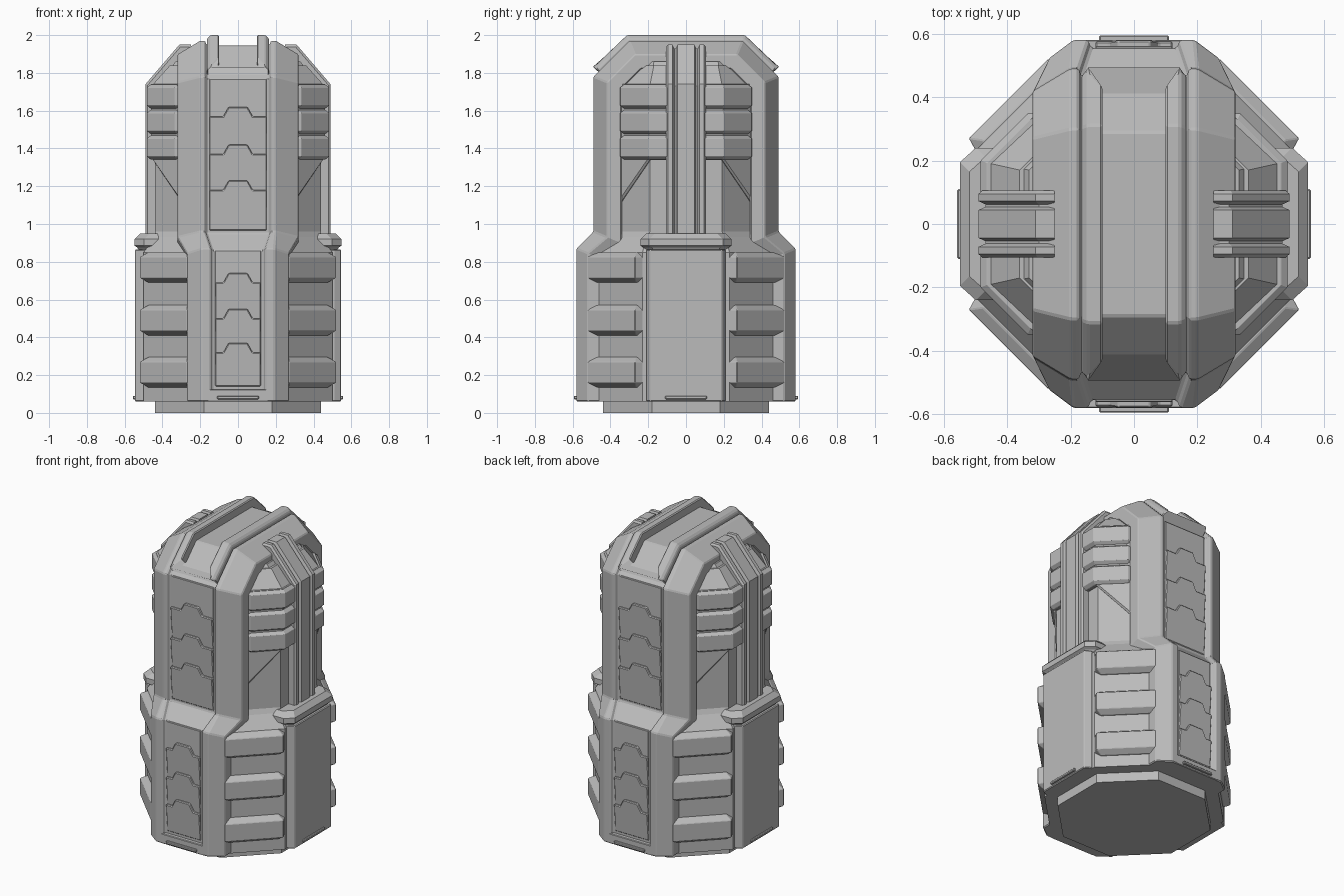
import bpy, bmesh
from mathutils import Vector

if "Cube" in bpy.data.objects:
    bpy.data.objects.remove(bpy.data.objects["Cube"])

grey = bpy.data.materials.new("plain grey")
grey.use_nodes = True
colour = (0.5, 0.5, 0.5, 1)
grey.diffuse_color = colour
grey.node_tree.nodes["Principled BSDF"].inputs["Base Color"].default_value = colour

ONE = [(1, 1)]
SIDES = [(1, 1), (-1, 1)]
ENDS = [(1, 1), (1, -1)]
CORNERS = [(1, 1), (-1, 1), (1, -1), (-1, -1)]

# How a sweep's (across, out, along) values become x, y, z
FRONT = lambda a, u, v: (a, u, v)
SIDE = lambda a, u, v: (u, a, v)
PLAN = lambda a, u, v: (u, v, a)


def loft(name, rings, copies=ONE, bevel=0.0):
    """Bridge equal rings of points, cap both ends and mirror the copies."""
    bm = bmesh.new()
    for sx, sy in copies:
        loops = [[bm.verts.new((x * sx, y * sy, z)) for x, y, z in r] for r in rings]
        n = len(loops[0])
        for a, b in zip(loops, loops[1:]):
            for i in range(n):
                j = (i + 1) % n
                bm.faces.new((a[i], a[j], b[j], b[i]))
        bm.faces.new(loops[0])
        bm.faces.new(loops[-1])
    bmesh.ops.recalc_face_normals(bm, faces=bm.faces)
    mesh = bpy.data.meshes.new(name)
    bm.to_mesh(mesh)
    bm.free()
    mesh.materials.append(grey)
    obj = bpy.data.objects.new(name, mesh)
    bpy.context.collection.objects.link(obj)
    if bevel:
        mod = obj.modifiers.new("edge bevel", "BEVEL")
        mod.width, mod.segments, mod.limit_method = bevel, 1, "ANGLE"
    return obj


def sweep_rings(path, sections, axes):
    """Carry (across, depth) sections along a path with mitred corners."""
    pts = [Vector(p) for p in path]
    dirs = [(b - a).normalized() for a, b in zip(pts, pts[1:])]
    normals = [Vector((d.y, -d.x)) for d in dirs]
    rings = []
    for i, p in enumerate(pts):
        before, after = normals[max(i - 1, 0)], normals[min(i, len(normals) - 1)]
        m = (before + after) / (1 + before.dot(after))
        rings.append([axes(a, *(p - m * d)) for a, d in sections[i]])
    return rings


def sweep(name, path, section, axes, copies=ONE, bevel=0.0):
    sections = section if isinstance(section[0], list) else [section] * len(path)
    return loft(name, sweep_rings(path, sections, axes), copies, bevel)


def symmetric(half):
    """Complete half a section by mirroring it across zero."""
    return half + [(-a, d) for a, d in reversed(half)]


def over_top(half):
    return half + [(-u, v) for u, v in reversed(half)]


def octagon(hx, hy, cut, z):
    """Octagon with diagonals on |x| + |y| = cut."""
    quarter = [(hx, cut - hx), (cut - hy, hy)]
    half = quarter + [(-x, y) for x, y in reversed(quarter)]
    return [(x, y, z) for x, y in half + [(-x, -y) for x, y in half]]


def box(name, x, y, z, copies=ONE, bevel=0.0):
    ring = lambda h: [(x[0], y[0], h), (x[1], y[0], h), (x[1], y[1], h), (x[0], y[1], h)]
    return loft(name, [ring(z[0]), ring(z[1])], copies, bevel)


# Foot and stepped octagonal core
loft("foot", [octagon(0.44, 0.44, 0.62, z) for z in (0, 0.1)])
loft("core", [octagon(0.5, 0.53, 0.73, 0.06), octagon(0.5, 0.53, 0.73, 0.85),
              octagon(0.44, 0.46, 0.65, 0.93), octagon(0.44, 0.41, 0.63, 0.96),
              octagon(0.44, 0.41, 0.63, 1.72), octagon(0.33, 0.3, 0.5, 1.86)])

# Broad band running up the front, over the top and down the back
band_path = over_top([(0.58, 0.06), (0.58, 0.87), (0.49, 0.96), (0.49, 1.78), (0.30, 1.97)])
low = symmetric([(0.27, 0.15), (0.27, 0.06), (0.19, 0), (0.145, 0), (0.135, 0.025)])
high = symmetric([(0.32, 0.15), (0.32, 0.072), (0.2, 0), (0.175, 0), (0.165, 0.025)])
sweep("band", band_path, [low, low] + [high] * 6 + [low, low], FRONT, bevel=0.006)

# Raised crown with an arched notch at each end
crown_path = over_top([(0.415, 1.861), (0.30, 1.97)])
crown_half = [(0.165, 0.05), (0.165, -0.01), (0.145, -0.03), (0.1, -0.03), (0.1, 0.05)]
crown = sweep_rings(crown_path, [symmetric(crown_half)] * 4, FRONT)
for ring, sign in ((crown[0], 1), (crown[-1], -1)):
    for i, (x, y, z) in enumerate(ring):
        if abs(x) > 0.12:
            ring[i] = (x, y + sign * 0.05, z - 0.05)
loft("crown", crown, bevel=0.006)


# Overlapping wedge scales with a stepped top edge
def scale(name, hw, bottom, top, y, thick):
    step = top - 0.05
    outline = [(-hw, bottom), (hw, bottom), (hw, step), (0.078, step),
               (0.05, top), (-0.05, top), (-0.078, step), (-hw, step)]
    grow = lambda z: 0.004 + thick * (z - bottom) / (top - bottom)
    loft(name, [[(x, y - 0.04, z) for x, z in outline],
                [(x, y + grow(z), z) for x, z in outline]], ENDS, 0.005)


for label, hw, y, stops in (("lower", 0.122, 0.555, (0.14, 0.37, 0.55, 0.74)),
                            ("upper", 0.152, 0.465, (0.965, 1.23, 1.42, 1.62))):
    for i, (a, b) in enumerate(zip(stops, stops[1:])):
        scale(f"{label}_scale_{i + 1}", hw, a - (0.06 if i else 0), b, y, 0.02)
box("lower_top_panel", (-0.122, 0.122), (0.5, 0.561), (0.68, 0.86), ENDS, 0.004)
box("upper_top_panel", (-0.152, 0.152), (0.42, 0.471), (1.56, 1.77), ENDS, 0.004)
box("front_sill", (-0.16, 0.16), (0.5, 0.58), (0.06, 0.125), ENDS, 0.004)
box("front_foot_plate", (-0.11, 0.11), (0.55, 0.594), (0.072, 0.09), ENDS, 0.004)

# Side pillars with stepped caps
pillar = [(0.38, -0.21), (0.51, -0.21), (0.545, -0.19),
          (0.545, 0.19), (0.51, 0.21), (0.38, 0.21)]
loft("side_pillar", [[(x, y, z) for x, y in pillar] for z in (0.06, 0.865)], SIDES, 0.005)


def cap_ring(inset, z):
    x, y = 0.548 - inset, 0.24 - inset
    return [(0.385, -y, z), (x - 0.05, -y, z), (x, -y + 0.045, z),
            (x, y - 0.045, z), (x - 0.05, y, z), (0.385, y, z)]


loft("pillar_cap", [cap_ring(0.03, 0.85), cap_ring(0.015, 0.875), cap_ring(0, 0.885),
                    cap_ring(0, 0.92), cap_ring(0.03, 0.95)], SIDES)
box("side_foot_plate", (0.5, 0.557), (-0.11, 0.11), (0.072, 0.09), SIDES, 0.004)

# Ridged spine climbing each side
spine = symmetric([(0.105, 0.12), (0.105, 0.012), (0.095, 0), (0.072, 0),
                   (0.062, 0.022), (0.054, 0.022), (0.044, 0)])
sweep("side_spine", [(0.49, 0.9), (0.49, 1.74), (0.31, 1.95), (0.25, 1.95)],
      spine, SIDE, SIDES)

# Shoulder armour with an angled lower edge, and its slats
shoulder = [(0.46, 0.09), (0.46, 0.195), (0.30, 0.355)]
plate = lambda low_z: [(low_z, 0.08), (low_z, 0.01), (low_z + 0.015, 0), (1.74, 0), (1.74, 0.08)]
sweep("shoulder_plate", shoulder, [plate(1.34), plate(1.34), plate(1.11)], PLAN, CORNERS)


def slat(name, path, z, half, slope, depth):
    section = [(z - half, 0.1), (z - half, depth), (z - half + slope, 0),
               (z + half - slope, 0), (z + half, depth), (z + half, 0.1)]
    sweep(name, path, section, PLAN, CORNERS, 0.003)


for i, z in enumerate((1.405, 1.54, 1.675)):
    slat(f"shoulder_slat_{i + 1}", [(0.483, 0.09), (0.483, 0.2), (0.335, 0.348), (0.30, 0.35)],
         z, 0.063, 0.016, 0.02)
loft("shoulder_top", [[(0.28, 0.08, z), (x, 0.08, z), (x, y, z), (0.28, y2, z)]
                      for z, x, y, y2 in ((1.70, 0.46, 0.195, 0.36), (1.74, 0.45, 0.19, 0.35),
                                          (1.84, 0.36, 0.17, 0.25))], CORNERS)

# Heavy slats on the lower diagonals
for i, z in enumerate((0.215, 0.49, 0.77)):
    slat(f"lower_slat_{i + 1}", [(0.49, 0.215), (0.52, 0.27), (0.27, 0.52), (0.235, 0.505)],
         z, 0.08, 0.025, 0.035)
